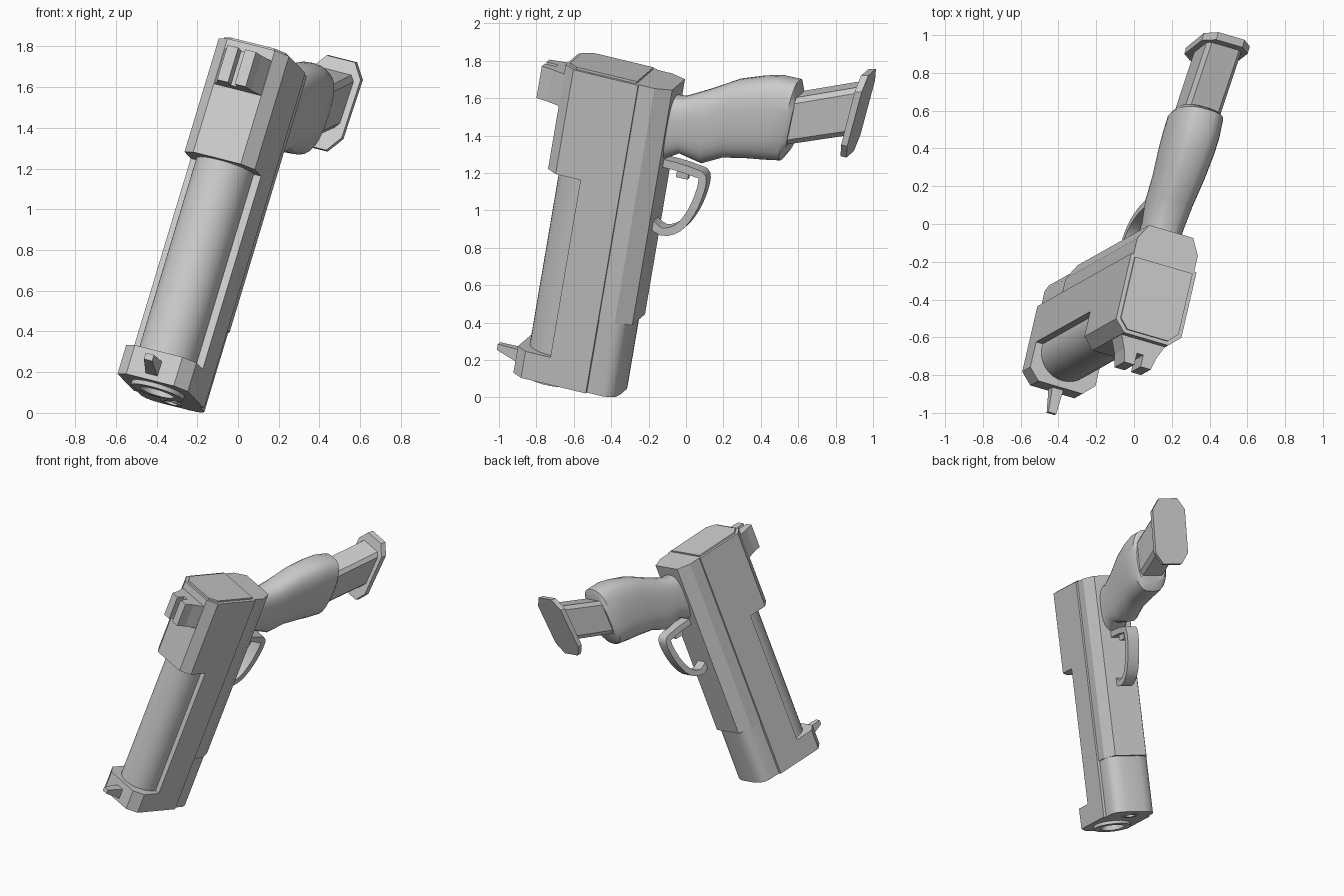
import bpy, bmesh, math
from mathutils import Matrix, Vector

if "Cube" in bpy.data.objects:
    bpy.data.objects.remove(bpy.data.objects["Cube"])

# Local frame of the tilted model: p = sideways, q = towards the grip base, t = towards the rear
S = Vector((.9329, -.2728, -.2353))
D = Vector((.2200, .9485, -.2276))
R = Vector((.2853, .1606, .9450))
FRAME = Matrix.Translation(S * -.199) @ Matrix((S, D, R)).transposed().to_4x4()


def loft(name, rings, smooth=0, closed=False):
    """Skin a row of equal-length rings of (p, q, t) points."""
    bm = bmesh.new()
    rows = [[bm.verts.new(c) for c in ring] for ring in rings]
    n = len(rows[0])
    for a, b in zip(rows, rows[1:] + ([rows[0]] if closed else [])):
        for i in range(n):
            j = (i + 1) % n
            bm.faces.new((a[i], a[j], b[j], b[i]))
    if not closed:
        bm.faces.new(rows[0])
        bm.faces.new(rows[-1])
    bmesh.ops.recalc_face_normals(bm, faces=bm.faces)
    me = bpy.data.meshes.new(name)
    bm.to_mesh(me)
    bm.free()
    ob = bpy.data.objects.new(name, me)
    bpy.context.collection.objects.link(ob)
    me.transform(FRAME)
    if smooth:
        bpy.ops.object.select_all(action='DESELECT')
        ob.select_set(True)
        bpy.context.view_layer.objects.active = ob
        bpy.ops.object.shade_smooth_by_angle(angle=math.radians(smooth))
    return ob


def prism(name, half, t0, t1, smooth=0):
    """Mirror a half profile of (p, q) points and extrude it along the barrel."""
    prof = half + [(-p, q) for p, q in reversed(half) if p > 0]
    return loft(name, [[(p, q, t) for p, q in prof] for t in (t0, t1)], smooth)


def circle(r, q, t, n=32):
    return [(r * math.cos(k * math.tau / n), q + r * math.sin(k * math.tau / n), t) for k in range(n)]


def tube(name, q, r_out, r_in, t0, t1):
    loft(name, [circle(r_out, q, t0), circle(r_out, q, t1), circle(r_in, q, t1), circle(r_in, q, t0)],
         40, closed=True)


def bore(target, q, r, t0, t1):
    """Cut a round hole with a hidden cutter."""
    cutter = loft(target.name + "_cutter", [circle(r, q, t0), circle(r, q, t1)])
    cutter.hide_render = True
    cutter.hide_set(True)
    mod = target.modifiers.new("bore", 'BOOLEAN')
    mod.object = cutter
    mod.solver = 'EXACT'


# Slide: low channel, rear block, muzzle collar
TOP = [(.125, -.975), (.185, -.915), (.185, -.765)]
lower = prism("slide_lower", [(.185, -.775), (.185, -.55)], -.113, 1.63)
block = prism("slide_block", TOP, 1.04, 1.63)
collar = prism("muzzle_collar", TOP, -.113, .037)
prism("rear_cap", [(.115, -.955), (.163, -.905), (.163, -.565)], 1.6, 1.642)
for part in (lower, collar):
    bore(part, -.79, .13, -.2, -.03)

# Barrel with its muzzle ring and the guide rod end below it
loft("barrel", [circle(.148, -.79, -.03), circle(.148, -.79, 1.06)], 40)
tube("muzzle_ring", -.79, .135, .085, -.135, -.02)

# Frame and rounded nose under the slide
prism("frame", [(.172, -.555), (.172, -.462), (.125, -.375)], .30, 1.63)
nose = prism("frame_nose", [(.165, -.555), (.165, -.46), (.15, -.425), (.12, -.402), (.07, -.392)], -.113, .31, 40)
bore(nose, -.5, .05, -.2, -.06)
tube("guide_rod_end", -.5, .056, .034, -.12, -.03)

# Sights
loft("front_sight", [[(-w, q, t0), (w, q, t0), (w, q, t1), (-w, q, t1)]
                     for q, w, t0, t1 in ((-.96, .032, -.09, -.01), (-1.11, .022, -.042, -.01))])
prism("rear_sight", [(.0, -1.05), (.018, -1.05), (.018, -1.115), (.075, -1.115), (.09, -1.05), (.125, -.97)], 1.395, 1.575)


# Grip: rounded sections given by front (q, t), back (q, t) and half width
def grip_ring(qf, tf, qb, tb, w, n=28):
    ring = []
    for k in range(n):
        a = k * math.tau / n
        c, s = math.cos(a), math.sin(a)
        u = math.copysign(abs(c) ** .7, c)
        v = math.copysign(abs(s) ** .75, s)
        f = (v + 1) / 2
        ring.append((w * u, qf + (qb - qf) * f, tf + (tb - tf) * f))
    return ring


loft("grip", [grip_ring(*s) for s in (
    (-.44, 1.175, -.43, 1.565, .100),
    (-.30, 1.265, -.33, 1.572, .102),
    (-.17, 1.240, -.20, 1.645, .110),
    (-.06, 1.300, -.05, 1.737, .120),
    (.08, 1.330, .08, 1.785, .130),
    (.16, 1.342, .17, 1.810, .132),
    (.255, 1.360, .275, 1.812, .128),
    (.285, 1.415, .297, 1.755, .112))], 35)


# Magazine and its eight-sided base plate
def octagon(q0, q1, t0, t1, w, ch):
    outline = [(-w, ch), (-w + ch * .7, 0), (w - ch * .7, 0), (w, ch)]
    length = t1 - t0
    outline += [(p, length - h) for p, h in reversed(outline)]
    return [(p, q0 + (q1 - q0) * h / length, t0 + h) for p, h in outline]


loft("magazine", [octagon(.24, .24, 1.452, 1.715, .098, .03), octagon(.61, .62, 1.60, 1.875, .098, .03)])
loft("magazine_base", [octagon(.585, .622, 1.475, 1.94, .13, .08), octagon(.618, .662, 1.475, 1.95, .13, .08)])

# Trigger guard: flat band swept along a smoothed path, plus the trigger stub
path = [(-.44, 1.195), (-.30, 1.195), (-.20, 1.185), (-.152, 1.17), (-.150, 1.09), (-.178, .97),
        (-.235, .865), (-.3225, .822), (-.405, .865)]
pts = [Vector(p) for p in path]
fine = []
for i in range(len(pts) - 1):
    a, b, c, d = pts[max(i - 1, 0)], pts[i], pts[i + 1], pts[min(i + 2, len(pts) - 1)]
    for k in range(3):
        x = k / 3
        fine.append(.5 * (2 * b + (c - a) * x + (2 * a - 5 * b + 4 * c - d) * x * x + (3 * b - a - 3 * c + d) * x ** 3))
fine.append(pts[-1])
rings = []
for i, m in enumerate(fine):
    tan = (fine[min(i + 1, len(fine) - 1)] - fine[max(i - 1, 0)]).normalized()
    nor = Vector((-tan.y, tan.x)) * .022
    rings.append([(w, *(m + nor * k)) for w, k in ((-.045, -1), (.045, -1), (.045, 1), (-.045, 1))])
loft("trigger_guard", rings, 40)
prism("trigger", [(.02, -.30), (.015, -.235)], 1.13, 1.20)
